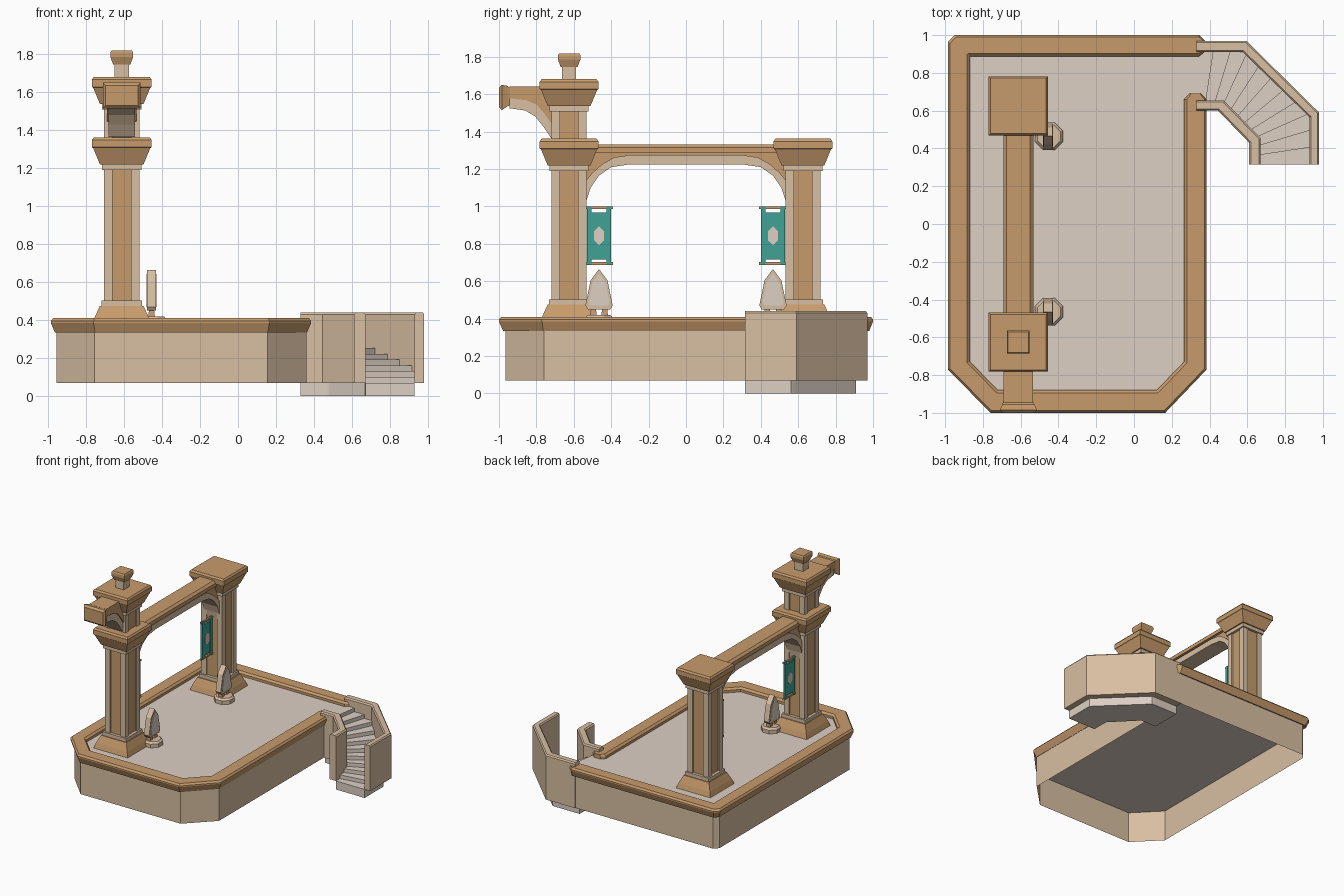
import bpy, bmesh, math
from mathutils import Vector

cube = bpy.data.objects.get("Cube")
if cube:
    bpy.data.objects.remove(cube, do_unlink=True)


def material(name, rgb):
    m = bpy.data.materials.new(name)
    m.use_nodes = True
    m.diffuse_color = (*rgb, 1)
    m.node_tree.nodes["Principled BSDF"].inputs["Base Color"].default_value = (*rgb, 1)
    return m


TAN = material("light_sandstone", (0.69, 0.52, 0.36))
BROWN = material("brown_sandstone", (0.57, 0.33, 0.15))
PALE = material("pale_stone", (0.72, 0.63, 0.55))
TEAL = material("teal_cloth", (0.05, 0.36, 0.30))


def loft(name, rings, mat, caps=True):
    """Skin a list of equal closed rings."""
    bm = bmesh.new()
    loops = [[bm.verts.new(p) for p in r] for r in rings]
    n = len(loops[0])
    for a, b in zip(loops, loops[1:]):
        for i in range(n):
            j = (i + 1) % n
            bm.faces.new((a[i], a[j], b[j], b[i]))
    if caps:
        bm.faces.new(loops[0][::-1])
        bm.faces.new(loops[-1])
    bmesh.ops.remove_doubles(bm, verts=bm.verts, dist=1e-5)
    bmesh.ops.recalc_face_normals(bm, faces=bm.faces)
    me = bpy.data.meshes.new(name)
    bm.to_mesh(me)
    bm.free()
    me.materials.append(mat)
    ob = bpy.data.objects.new(name, me)
    bpy.context.collection.objects.link(ob)
    return ob


def rails(name, outer, inner, profile, mat):
    """Sweep a (blend, z) profile between two plan rails."""
    rings = []
    for a, b in zip(outer, inner):
        pts = [Vector(a).lerp(Vector(b), t) for t, z in profile]
        rings.append([(p.x, p.y, z) for p, (t, z) in zip(pts, profile)])
    return loft(name, rings, mat)


def stack(name, cx, cy, levels, mat, sides=4):
    """Upright tapered block from (half width, z) levels."""
    k = math.cos(math.pi / sides)
    angles = [math.tau * (i + 0.5) / sides for i in range(sides)]
    return loft(name, [[(cx + h / k * math.cos(a), cy + h / k * math.sin(a), z)
                        for a in angles] for h, z in levels], mat)


def box(name, x, y, z, mat):
    return loft(name, [[(x[0], y[0], h), (x[1], y[0], h), (x[1], y[1], h), (x[0], y[1], h)]
                       for h in z], mat)


def plate(name, x0, x1, outline, mat):
    """Flat (y, z) outline extruded along x."""
    return loft(name, [[(x, y, z) for y, z in outline] for x in (x0, x1)], mat)


def band(name, low, high, half, mat):
    """Solid between two (y, z) curves, centred on the pillar line."""
    return loft(name, [[(PX - half, *a), (PX + half, *a), (PX + half, *b), (PX - half, *b)]
                       for a, b in zip(low, high)], mat)


# Platform: hollow wall, floor slab and moulded rim
FLOOR = 0.375
wall = [(0.36, -0.76), (0.155, -0.965), (-0.755, -0.965), (-0.955, -0.76),
        (-0.955, 0.93), (-0.92, 0.965), (0.33, 0.965), (0.36, 0.93)]
loft("platform_wall", [[(x, y, z) for x, y in wall] for z in (0.07, 0.335)], TAN, caps=False)
loft("platform_floor", [[(x, y, z) for x, y in wall] for z in (0.335, FLOOR)], PALE)
rim_outer = [(0.355, 0.69), (0.385, 0.66), (0.385, -0.77), (0.165, -1), (-0.76, -1),
             (-0.985, -0.77), (-0.985, 0.965), (-0.95, 1), (0.345, 1), (0.385, 0.96)]
rim_inner = [(0.295, 0.69), (0.265, 0.66), (0.265, -0.73), (0.12, -0.88), (-0.72, -0.88),
             (-0.868, -0.73), (-0.868, 0.888), (-0.868, 0.888), (0.345, 0.888), (0.385, 0.92)]
rails("platform_rim", rim_outer, rim_inner,
      [(0.18, 0.335), (0, 0.385), (0, 0.395), (0.1, 0.41), (0.87, 0.41), (1, 0.395), (1, 0.36)],
      BROWN)

# Staircase: two parapets and winding steps
parapet = [(0, 0.07), (0, 0.43), (0.15, 0.44), (0.85, 0.44), (1, 0.43), (1, 0.07)]
stair_out = [(0.93, 0.315), (0.93, 0.565), (0.575, 0.91), (0.33, 0.91)]
stair_in = [(0.67, 0.315), (0.67, 0.455), (0.475, 0.655), (0.33, 0.655)]
rails("outer_parapet", [(0.98, 0.315), (0.98, 0.59), (0.595, 0.97), (0.33, 0.97)],
      stair_out, parapet, TAN)
rails("inner_parapet", [(0.61, 0.315), (0.61, 0.43), (0.445, 0.6), (0.33, 0.6)],
      stair_in, parapet, TAN)


def along(path, t):
    pts = [Vector(p) for p in path]
    t *= sum((b - a).length for a, b in zip(pts, pts[1:]))
    for a, b in zip(pts, pts[1:]):
        d = (b - a).length
        if t <= d:
            return a.lerp(b, t / d)
        t -= d
    return pts[-1]


STEPS = 11
for k in range(STEPS):
    ts = [(k + s / 4) / STEPS for s in range(5)]
    top = 0.07 + k * (FLOOR - 0.07) / (STEPS - 1)
    rails(f"step_{k + 1}", [along(stair_out, t) for t in ts], [along(stair_in, t) for t in ts],
          [(0, 0), (0, top), (1, top), (1, 0)], PALE)

# Pillars
PX, PY = -0.612, 0.625


def shaft(name, cy, z0, z1):
    stack(name + "_core", PX, cy, [(0.083, z0), (0.083, z1)], BROWN)
    for sx in (-1, 1):
        for sy in (-1, 1):
            stack(name + "_corner_post", PX + sx * 0.071, cy + sy * 0.071,
                  [(0.023, z0), (0.023, z1)], TAN)


def capital(name, cy, z):
    stack(name + "_collar", PX, cy, [(0.105, z), (0.105, z + 0.032)], TAN)
    stack(name, PX, cy, [(0.115, z + 0.03), (0.15, z + 0.115), (0.157, z + 0.12),
                         (0.157, z + 0.158), (0.147, z + 0.172)], BROWN)


for side, name in ((-1, "front_pillar"), (1, "back_pillar")):
    cy = side * PY
    stack(name + "_base", PX, cy, [(0.155, FLOOR), (0.142, 0.415), (0.115, 0.475)], BROWN)
    stack(name + "_plinth", PX, cy, [(0.107, 0.47), (0.107, 0.503)], TAN)
    shaft(name + "_shaft", cy, 0.5, 1.2)
    capital(name + "_capital", cy, 1.19)

# Upper stage and finial on the front pillar
shaft("upper_shaft", -PY, 1.36, 1.52)
capital("upper_capital", -PY, 1.508)
stack("finial_post", PX, -PY, [(0.038, 1.67), (0.038, 1.75)], TAN)
stack("finial_cap", PX, -PY, [(0.045, 1.745), (0.06, 1.785), (0.06, 1.808), (0.054, 1.818)], BROWN)

# Arch between the pillars
low = [(0.54, 0.98), (0.53, 1.04), (0.51, 1.1), (0.465, 1.165), (0.4, 1.21), (0.3, 1.225)]
high = [(0.54, 1.13), (0.53, 1.145), (0.5, 1.18), (0.45, 1.225), (0.385, 1.262), (0.3, 1.275)]


def mirrored(half):
    return half + [(-y, z) for y, z in reversed(half)]


low, high = mirrored(low), mirrored(high)
band("arch_ring", low, high, 0.07, TAN)
band("arch_spandrel", high, [(y, 1.3) for y, z in high], 0.058, BROWN)
loft("arch_beam", [[(PX + s * w, y, z) for s, w, z in
                    ((-1, 0.08, 1.285), (1, 0.08, 1.285), (1, 0.08, 1.315),
                     (1, 0.062, 1.332), (-1, 0.062, 1.332), (-1, 0.08, 1.315))]
                   for y in (-0.54, 0.54)], BROWN)

# Curved bracket reaching forward
low = [(-0.71, 1.36), (-0.725, 1.37), (-0.765, 1.43), (-0.805, 1.48), (-0.86, 1.513), (-0.945, 1.525)]
high = [(-0.71, 1.44), (-0.725, 1.45), (-0.76, 1.5), (-0.8, 1.545), (-0.855, 1.568), (-0.945, 1.578)]
band("bracket_curve", low, high, 0.07, TAN)
band("bracket_beam", high, [(y, 1.64) for y, z in high], 0.078, BROWN)
loft("bracket_end", [[(PX + s * w, y, z) for s, z in ((-1, a), (1, a), (1, b), (-1, b))]
                     for y, w, a, b in ((-0.94, 0.08, 1.54, 1.63), (-0.955, 0.085, 1.535, 1.645),
                                        (-0.985, 0.098, 1.515, 1.65), (-1.0, 0.085, 1.53, 1.635))],
     BROWN)

# Banners and standing stones, one set at each pillar
MX = -0.455
for side, name in ((-1, "front"), (1, "back")):
    cy = side * 0.465
    box(name + "_banner_cloth", (PX - 0.006, PX + 0.006), (cy - 0.063, cy + 0.063),
        (0.715, 0.968), TEAL)
    for s in (-1, 1):
        ty = cy + s * 0.052
        box(name + "_banner_tab", (PX - 0.008, PX + 0.008), (ty - 0.013, ty + 0.013),
            (0.688, 1.0), TEAL)
    for z in (0.695, 0.992):
        box(name + "_banner_rod", (PX - 0.007, PX + 0.007), (cy - 0.074, cy + 0.074),
            (z - 0.007, z + 0.007), BROWN)
    hexagon = [(cy + y, 0.843 + z) for y, z in ((0, 0.05), (0.027, 0.025), (0.027, -0.025),
                                                (0, -0.05), (-0.027, -0.025), (-0.027, 0.025))]
    plate(name + "_banner_emblem", PX - 0.009, PX + 0.009, hexagon, PALE)

    stack(name + "_stone_base", MX + 0.005, cy, [(0.073, FLOOR), (0.073, 0.405), (0.06, 0.42)],
          TAN, 8)
    for s in (-1, 1):
        stack(name + "_stone_foot", MX, cy + s * 0.03, [(0.018, 0.415), (0.012, 0.465)], BROWN)
    shape = [(0, 0.665), (0.045, 0.605), (0.073, 0.47), (0.06, 0.45),
             (-0.06, 0.45), (-0.073, 0.47), (-0.045, 0.605)]
    plate(name + "_stone_frame", MX - 0.023, MX + 0.023, [(cy + y, z) for y, z in shape], TAN)
    plate(name + "_stone_panel", MX - 0.026, MX + 0.026,
          [(cy + y * 0.76, 0.55 + (z - 0.55) * 0.8) for y, z in shape], PALE)
